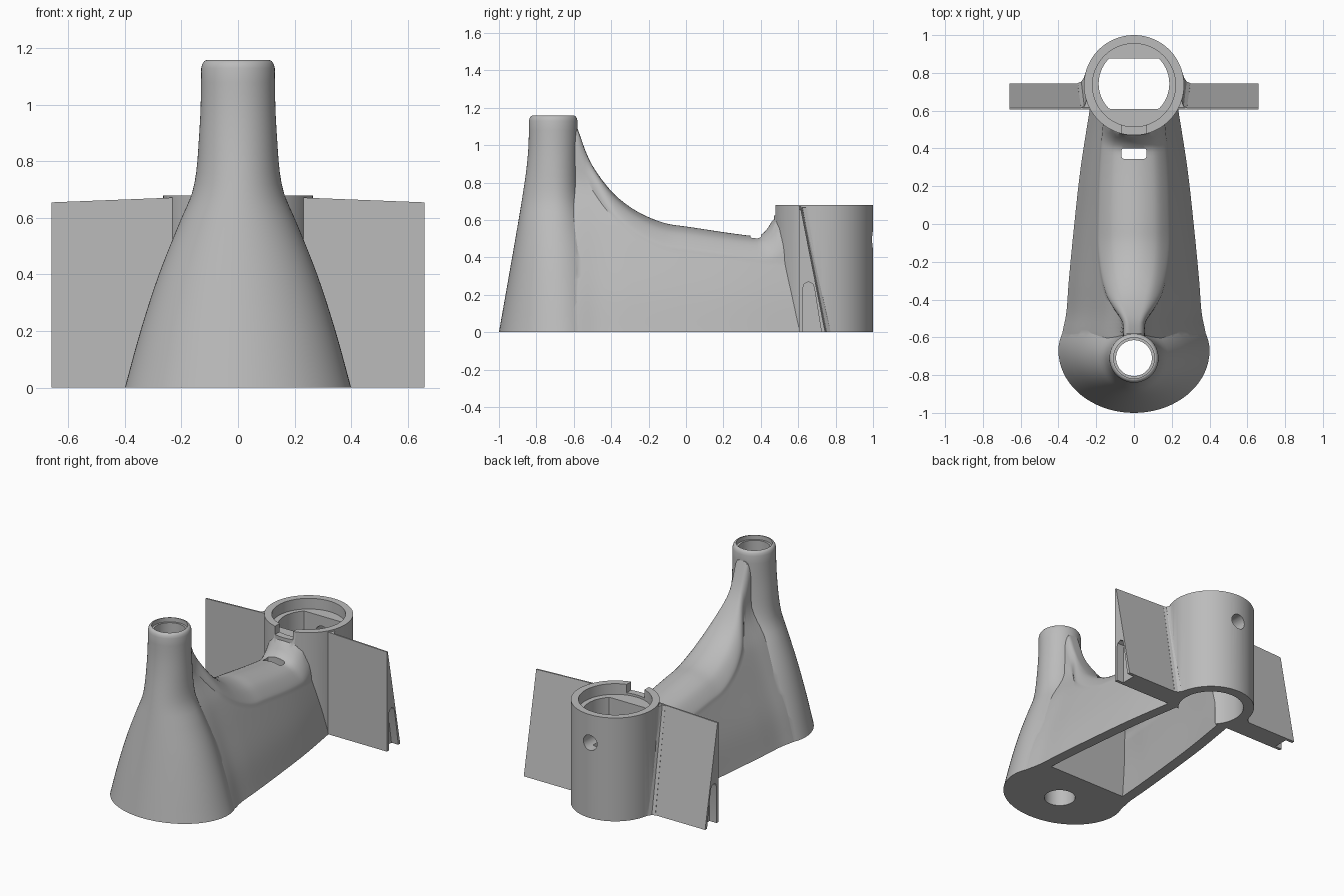
import bpy, bmesh, math

cube = bpy.data.objects.get("Cube")
if cube:
    bpy.data.objects.remove(cube, do_unlink=True)

grey = bpy.data.materials.new("plain_grey")
grey.use_nodes = True
COLOUR = (0.5, 0.5, 0.5, 1)
grey.diffuse_color = COLOUR
for node in grey.node_tree.nodes:
    if node.type == 'BSDF_PRINCIPLED':
        node.inputs["Base Color"].default_value = COLOUR


def curve(table):
    """Smooth interpolation through (position, value) pairs."""
    def slope(i):
        a, b = table[max(i - 1, 0)], table[min(i + 1, len(table) - 1)]
        return (b[1] - a[1]) / (b[0] - a[0])

    def value(t):
        if t <= table[0][0]:
            return table[0][1] + slope(0) * (t - table[0][0])
        for i in range(len(table) - 1):
            (p, u), (q, v) = table[i], table[i + 1]
            if t <= q:
                d = q - p
                s = (t - p) / d
                k = s * s * (3 - 2 * s)
                return (u * (1 - k) + v * k + d * slope(i) * s * (1 - s) ** 2
                        - d * slope(i + 1) * s * s * (1 - s))
        return table[-1][1]
    return value


def loft(name, rings):
    """Closed solid through rings with equal point counts."""
    bm = bmesh.new()
    rows = [[bm.verts.new(p) for p in ring] for ring in rings]
    n = len(rows[0])
    for a, b in zip(rows, rows[1:]):
        for i in range(n):
            j = (i + 1) % n
            bm.faces.new((a[i], a[j], b[j], b[i]))
    bm.faces.new(rows[0][::-1])
    bm.faces.new(rows[-1])
    bmesh.ops.recalc_face_normals(bm, faces=bm.faces)
    mesh = bpy.data.meshes.new(name)
    bm.to_mesh(mesh)
    bm.free()
    mesh.materials.append(grey)
    obj = bpy.data.objects.new(name, mesh)
    bpy.context.scene.collection.objects.link(obj)
    return obj


def circle(r, n=64):
    return [(r * math.cos(math.tau * i / n), r * math.sin(math.tau * i / n)) for i in range(n)]


def prism(name, outline, y, z0, z1):
    return loft(name, [[(px, y + py, z) for px, py in outline] for z in (z0, z1)])


def box(name, x0, x1, y0, y1, z0, z1):
    return prism(name, [(x0, y0), (x1, y0), (x1, y1), (x0, y1)], 0, z0, z1)


def combine(target, other, operation):
    mod = target.modifiers.new("join", 'BOOLEAN')
    mod.operation = operation
    mod.solver = 'EXACT'
    mod.object = other
    other.hide_render = True
    bpy.context.view_layer.update()
    graph = bpy.context.evaluated_depsgraph_get()
    mesh = bpy.data.meshes.new_from_object(target.evaluated_get(graph))
    target.modifiers.clear()
    target.data = mesh
    bpy.data.objects.remove(other, do_unlink=True)


TUBE_Y, TUBE_R, NOSE_Y = 0.735, 0.265, -0.71

# Flared nose: stacked half-ellipse pairs narrowing to a round neck
nose_width = curve([(0, .4), (.2, .345), (.4, .28), (.6, .2), (.68, .165), (.76, .148),
                    (.9, .137), (1.0, .132), (1.13, .13)])
nose_front = curve([(0, -1), (.6, -.895), (.8, -.863), (.9, -.85), (1.0, -.842), (1.1, -.84)])
nose_back = curve([(0, -.38), (.4, -.46), (.65, -.55), (.75, -.573), (.9, -.58), (1.1, -.58)])
nose_mid = curve([(0, -.67), (.6, -.7), (.9, -.71), (1.1, -.71)])


def nose_ring(z, inset=0):
    ring = []
    for c, s in circle(1, 72):
        mid = nose_mid(z)
        depth = (nose_back(z) if s > 0 else 2 * mid - nose_front(z)) - mid
        ring.append((c * (nose_width(z) - inset), mid + s * (depth - inset), z))
    return ring


levels = [-.05] + [i * .04 for i in range(28)] + [1.13]
nose = loft("nose_cone", [nose_ring(z) for z in levels]
            + [nose_ring(1.145, .004), nose_ring(1.154, .01), nose_ring(1.158, .018)])

# Long body: crowned sections, a thin fin up to the neck, a fillet up to the socket
base_width = curve([(-.7, .39), (-.6, .383), (-.55, .374), (-.5, .363), (-.45, .356),
                    (-.3, .345), (0, .316), (.3, .282), (.62, .232)])
body_height = curve([(-.7, 1.12), (-.58, 1.09), (-.55, 1.0), (-.5, .89), (-.4, .755), (-.3, .67),
                     (-.2, .615), (-.1, .58), (0, .565), (.35, .515), (.62, .495)])
body_side = curve([(0, 1), (.2, .845), (.4, .64), (.6, .42), (.67, .32), (.75, .21), (.82, .16), (1.2, .15)])


def socket_fillet(x, y):
    gap = math.hypot(x, y - TUBE_Y) - TUBE_R
    return .11 * (1 - min(max(gap / .1, 0), 1)) ** 2


def arch(y, width, height, radius=.13, blend=True):
    shoulder = height - radius
    half = []
    for i in range(25):
        z = -.06 + (shoulder + .06) * i / 24
        half.append((width * body_side(z), z))
    edge = half[-1][0]
    soft = min(.08, edge * .55)
    top = [(edge - soft + soft * math.cos(a), math.sin(a))
           for a in (math.pi / 2 * i / 8 for i in range(1, 9))]
    top += [((edge - soft) * (1 - i / 6), 1) for i in range(1, 7)]
    for x, rise in top:
        lift = socket_fillet(x, y) - 2.5 * x * x if blend else 0
        half.append((x, shoulder + (radius + lift) * rise))
    return [(x, y, z) for x, z in half] + [(-x, y, z) for x, z in half[-2::-1]]


stations = [-.7 + i * .02 for i in range(67)]
body = loft("body", [arch(y, base_width(y), body_height(y)) for y in stations])

# Underside cavity with a leaning front wall
cavity_rings = []
for i in range(22):
    y = -.45 + i * .05
    lean = .35 * max(0, 1 - i / 6)
    ring = arch(y, base_width(y) - .07, .42, .1, False)
    cavity_rings.append([(px, py + lean * pz, pz) for px, py, pz in ring])
cavity = loft("cavity", cavity_rings)

# Rear socket tube
model = prism("mount", circle(TUBE_R, 96), TUBE_Y, -.07, .68)
combine(model, body, 'UNION')
combine(model, nose, 'UNION')

# Wedge-shaped side wings with a small fillet behind the root
fillet_foot = [(.2, .7), (.3, .7), (.3, .752), (.28, .76), (.266, .78), (.252, .82), (.2, .82)]
fillet_head = [(.2, .606), (.28, .606), (.28, .616), (.263, .622), (.256, .64), (.252, .66), (.2, .66)]
for side in (1, -1):
    rings = []
    for x, top in ((.1, .677), (.66, .655)):
        rings.append([(side * x, y, z) for y, z in
                      ((.605, -.08), (.76, -.08), (.615, top), (.605, top))])
    combine(model, loft("wing", rings), 'UNION')
    rings = [[(side * x, y, z) for x, y in outline]
             for outline, z in ((fillet_foot, -.03), (fillet_head, .668))]
    combine(model, loft("wing_fillet", rings), 'UNION')

# Flat underside, hollow body and socket bores
combine(model, box("floor_cut", -2, 2, -2, 2, -.5, 0), 'DIFFERENCE')
combine(model, cavity, 'DIFFERENCE')
combine(model, prism("lower_bore", circle(.2, 80), TUBE_Y, -.2, .45), 'DIFFERENCE')
flat_sided = [(x, max(-.134, min(.134, y))) for x, y in circle(.187, 72)]
combine(model, prism("keyed_bore", flat_sided, TUBE_Y + .008, .4, .7), 'DIFFERENCE')
combine(model, prism("top_recess", circle(.22, 88), TUBE_Y, .61, .8), 'DIFFERENCE')

# Rim notch and rounded body slot
combine(model, box("rim_notch", -.065, .065, .4, .6, .625, .8), 'DIFFERENCE')
slot = [(sx * x, sy * y) for sx, sy, order in ((1, 1, 1), (-1, 1, -1), (-1, -1, 1), (1, -1, -1))
        for x, y in ((.065, .018), (.062, .025), (.055, .028))[::order]]
combine(model, prism("body_slot", slot, .373, .3, .8), 'DIFFERENCE')

# Neck bore with a stepped mouth
combine(model, prism("neck_bore", circle(.095, 48), NOSE_Y, -.2, 1.3), 'DIFFERENCE')
combine(model, prism("neck_mouth", circle(.108, 56), NOSE_Y, 1.13, 1.3), 'DIFFERENCE')

# Round pin hole in the back of the socket
pin = loft("pin_hole", [[(x, y, .495 + z) for x, z in circle(.05, 32)] for y in (.8, 1.1)])
combine(model, pin, 'DIFFERENCE')

# Pockets in the wing tips
pocket = [(.625, -.1), (.74, -.1), (.686, .235), (.678, .258), (.655, .27), (.632, .258), (.625, .235)]
for side in (1, -1):
    rings = [[(side * x, y, z) for y, z in pocket] for x in (.61, .7)]
    combine(model, loft("wing_pocket", rings), 'DIFFERENCE')

# Smooth curved walls, sharp edges kept
model.data.materials.clear()
model.data.materials.append(grey)
bpy.context.view_layer.objects.active = model
model.select_set(True)
bpy.ops.object.shade_smooth_by_angle(angle=math.radians(30))
